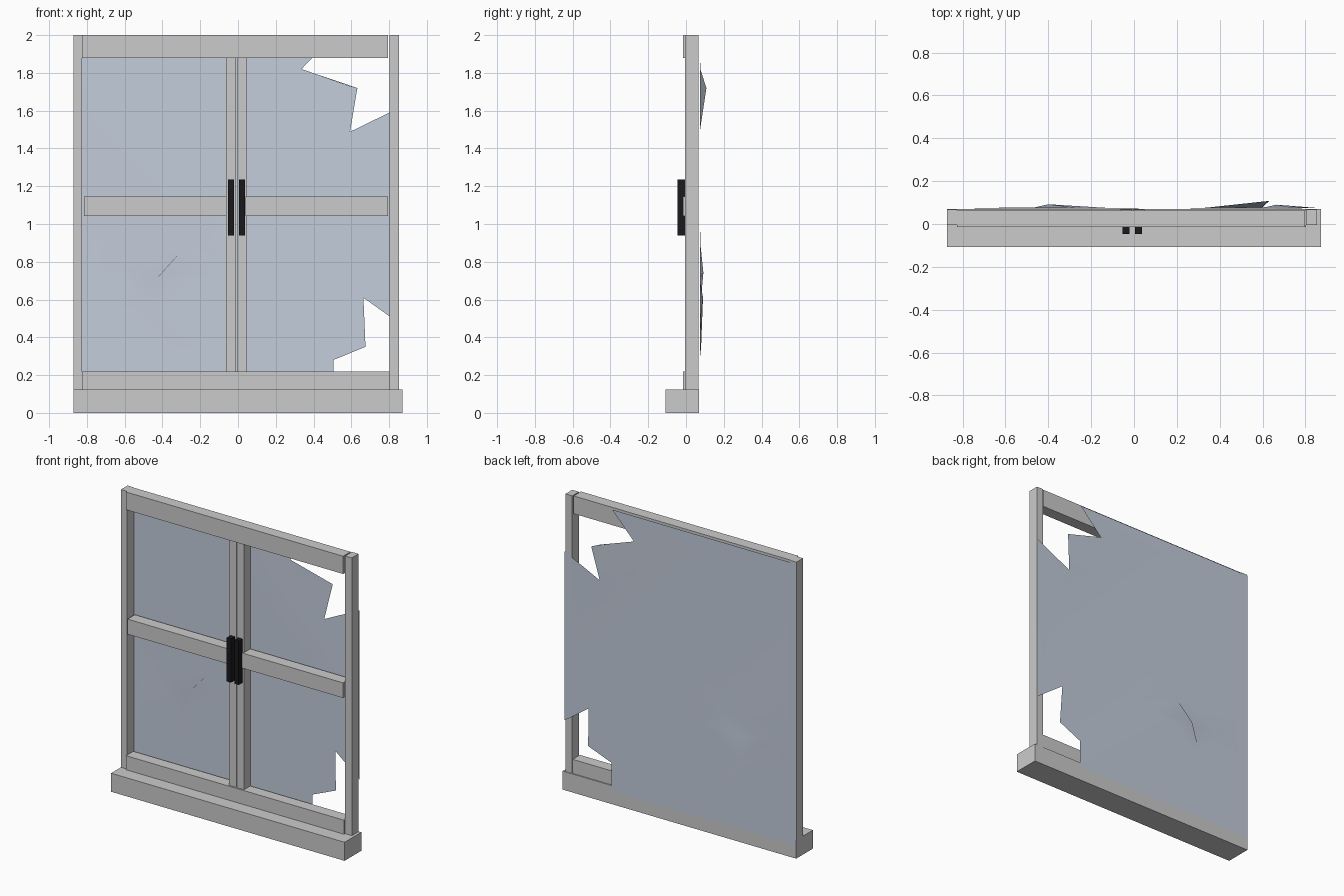
import bpy, bmesh
from mathutils import Vector
from mathutils.geometry import delaunay_2d_cdt

if "Cube" in bpy.data.objects:
    bpy.data.objects.remove(bpy.data.objects["Cube"])


def material(name, color):
    m = bpy.data.materials.new(name)
    m.diffuse_color = color
    m.use_nodes = True
    m.node_tree.nodes["Principled BSDF"].inputs["Base Color"].default_value = m.diffuse_color
    return m


def add_object(name, bm, mat=None):
    me = bpy.data.meshes.new(name)
    bm.to_mesh(me)
    bm.free()
    ob = bpy.data.objects.new(name, me)
    bpy.context.collection.objects.link(ob)
    if mat:
        me.materials.append(mat)
    return ob


def box(name, x, y, z, mat=None):
    bm = bmesh.new()
    bmesh.ops.create_cube(bm, size=1)
    for v in bm.verts:
        v.co = [(a + b) / 2 + c * (b - a) for (a, b), c in zip((x, y, z), v.co)]
    return add_object(name, bm, mat)


black = material("black", (0.01, 0.01, 0.012, 1))
glass = material("glass", (0.55, 0.61, 0.71, 1))

# Sill and outer posts
POST_Y, RAIL_Y = (-0.004, 0.067), (-0.015, 0.063)
box("sill", (-0.872, 0.872), (-0.108, 0.07), (0, 0.125))
box("left_post", (-0.872, -0.825), POST_Y, (0.125, 2))
box("right_post", (0.803, 0.853), POST_Y, (0.125, 2))

# Horizontal rails
box("top_rail", (-0.825, 0.795), RAIL_Y, (1.88, 2))
box("bottom_rail", (-0.825, 0.802), RAIL_Y, (0.125, 0.22))
box("left_middle_rail", (-0.815, -0.06), RAIL_Y, (1.043, 1.145))
box("right_middle_rail", (0.04, 0.795), RAIL_Y, (1.043, 1.145))

# Meeting stiles and handles
for side, stile, handle in (("left", (-0.063, -0.01), (-0.053, -0.021)),
                            ("right", (-0.003, 0.048), (0.005, 0.037))):
    box(side + "_stile", stile, POST_Y, (0.22, 1.88))
    box(side + "_handle", handle, (-0.046, -0.004), (0.94, 1.235), black)

# Broken glass sheet: outline and hole as (x, z, y), torn tips bent backwards
Y = 0.073
outline = [(-0.872, 0.09, Y), (0.505, 0.09, Y), (0.505, 0.28, Y), (0.675, 0.35, 0.08),
           (0.664, 0.61, 0.09), (0.853, 0.475, 0.075), (0.853, 1.615, 0.075),
           (0.593, 1.488, Y), (0.632, 1.72, 0.108), (0.336, 1.82, 0.076),
           (0.5, 1.99, Y), (-0.872, 1.99, Y)]
hole = [(-0.622, 0.77, 0.076), (-0.47, 0.568, 0.076), (-0.4, 0.742, 0.092), (-0.262, 0.897, 0.076)]
flat = [(-0.77 + 0.17 * i, 0.2 + 0.17 * j, Y) for i in range(10) for j in range(11)]
points = outline + hole + flat
n, m = len(outline), len(outline) + len(hole)
co, _, faces, origin, _, _ = delaunay_2d_cdt(
    [Vector(p[:2]) for p in points], [], [list(range(n)), list(range(n, m))], 4, 1e-5)

bm = bmesh.new()
verts = [bm.verts.new((c.x, points[o[0]][2] if o else Y, c.y)) for c, o in zip(co, origin)]
for f in faces:
    bm.faces.new([verts[i] for i in f])
bmesh.ops.delete(bm, geom=[v for v in bm.verts if not v.link_faces], context='VERTS')
for f in bm.faces:
    f.normal_update()
    f.smooth = True
    if f.normal.y < 0:
        f.normal_flip()
add_object("broken_glass", bm, glass)
